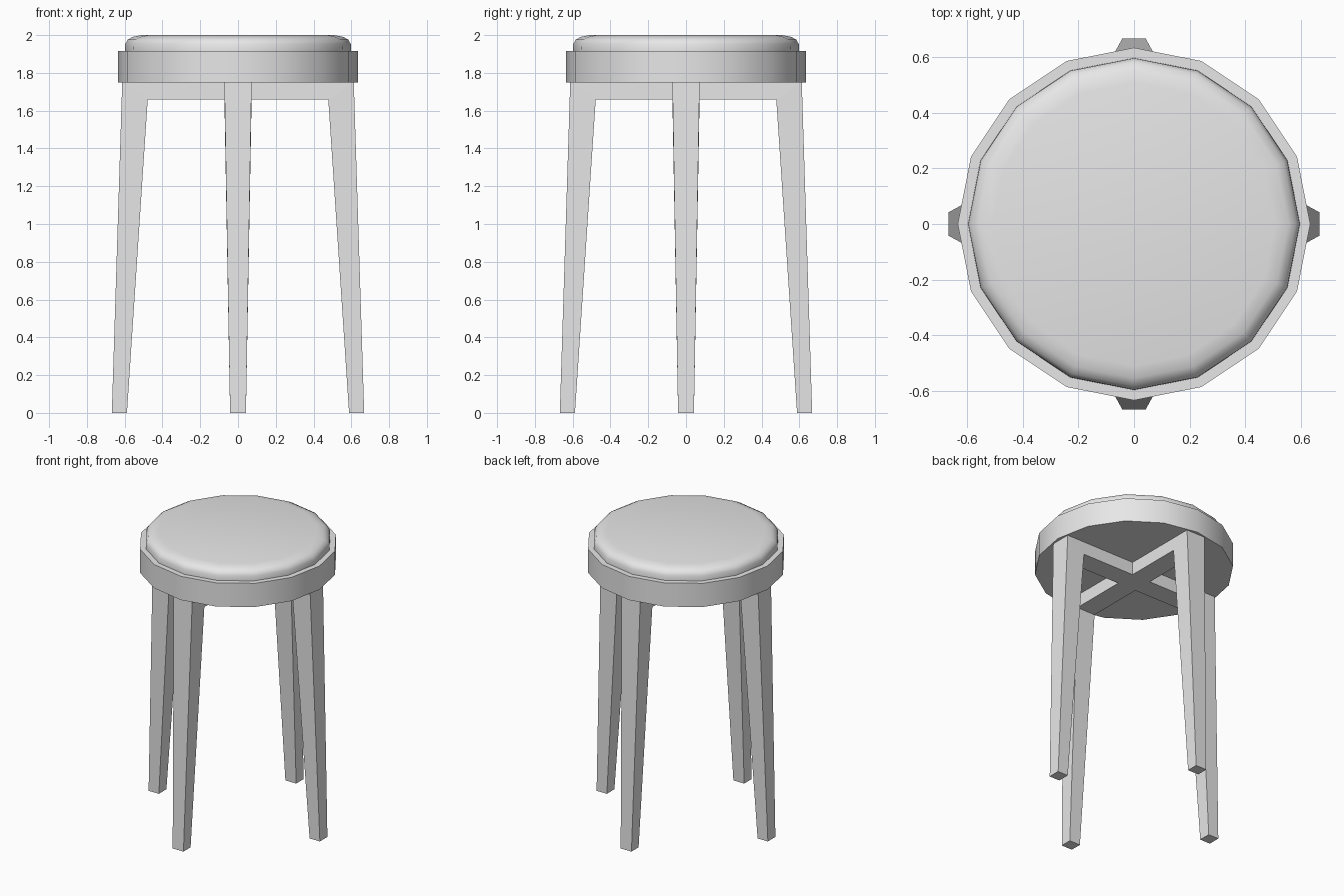
import bpy, bmesh, math

cube = bpy.data.objects.get("Cube")
if cube:
    bpy.data.objects.remove(cube, do_unlink=True)

SIDES = 16

grey = bpy.data.materials.new("light_grey")
grey.use_nodes = True
grey.diffuse_color = (0.8, 0.8, 0.8, 1)
grey.node_tree.nodes["Principled BSDF"].inputs["Base Color"].default_value = (0.8, 0.8, 0.8, 1)


def finish(name, bm, smooth_angle=None):
    """Turn a bmesh into a named, coloured and shaded object."""
    bmesh.ops.remove_doubles(bm, verts=bm.verts, dist=0.0001)
    bmesh.ops.recalc_face_normals(bm, faces=bm.faces)
    mesh = bpy.data.meshes.new(name)
    bm.to_mesh(mesh)
    bm.free()
    mesh.materials.append(grey)
    obj = bpy.data.objects.new(name, mesh)
    bpy.context.collection.objects.link(obj)
    if smooth_angle:
        bpy.ops.object.select_all(action='DESELECT')
        obj.select_set(True)
        bpy.context.view_layer.objects.active = obj
        bpy.ops.object.shade_smooth_by_angle(angle=math.radians(smooth_angle))
    return obj


def lathe(name, profile, smooth_angle):
    """Closed round solid from (radius, height) rings, bottom to top."""
    bm = bmesh.new()
    rings = []
    for r, z in profile:
        angles = [math.tau * i / SIDES for i in range(SIDES)]
        rings.append([bm.verts.new((r * math.cos(a), r * math.sin(a), z)) for a in angles])
    for low, high in zip(rings, rings[1:]):
        for i in range(SIDES):
            j = (i + 1) % SIDES
            bm.faces.new((low[i], low[j], high[j], high[i]))
    bm.faces.new(rings[0][::-1])
    bm.faces.new(rings[-1])
    return finish(name, bm, smooth_angle)


# Seat board and padded cushion
lathe("seat_rim", [(0.635, 1.75), (0.635, 1.917)], 30)
lathe("cushion", [(0.598, 1.917), (0.597, 1.952), (0.584, 1.976),
                  (0.556, 1.991), (0.51, 2.0)], 50)

# Leg frame: a cross of four arms, each turning down into a tapered leg
TOP, UNDER = 1.75, 1.66
WIDE, NARROW = 0.072, 0.042
bm = bmesh.new()


def add_face(points, turn):
    """Add a face turned by quarter turns about the z axis."""
    c, s = round(math.cos(turn)), round(math.sin(turn))
    bm.faces.new([bm.verts.new((x * c - y * s, x * s + y * c, z)) for x, y, z in points])


# Side outline of one arm and leg as (x, half width, z)
hub_top, shoulder = (WIDE, WIDE, TOP), (0.613, WIDE, TOP)
toe, heel = (0.668, NARROW, 0), (0.588, NARROW, 0)
elbow, hub_under = (0.478, WIDE, UNDER), (WIDE, WIDE, UNDER)
outline = [hub_top, shoulder, toe, heel, elbow, hub_under]

for quarter in range(4):
    turn = quarter * math.pi / 2
    for a, b in zip(outline, outline[1:]):
        add_face([a, b, (b[0], -b[1], b[2]), (a[0], -a[1], a[2])], turn)
    for side in (1, -1):
        for quad in ((hub_top, shoulder, elbow, hub_under), (shoulder, toe, heel, elbow)):
            add_face([(x, y * side, z) for x, y, z in quad], turn)
for z in (TOP, UNDER):
    add_face([(WIDE, WIDE, z), (-WIDE, WIDE, z), (-WIDE, -WIDE, z), (WIDE, -WIDE, z)], 0)
finish("leg_frame", bm)
